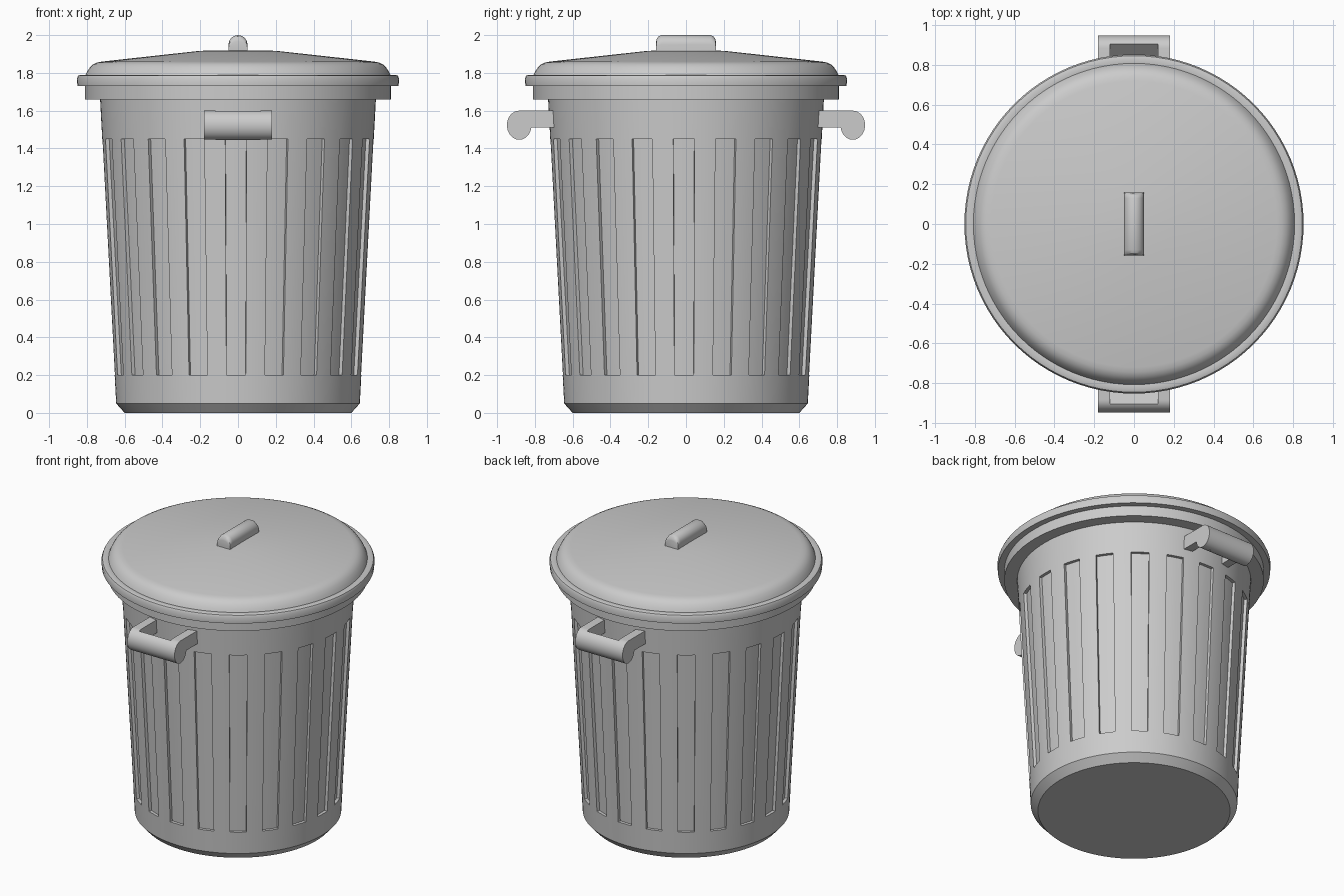
import bpy, bmesh
from math import sin, cos, pi, radians

if "Cube" in bpy.data.objects:
    bpy.data.objects.remove(bpy.data.objects["Cube"])


def finish(bm, name):
    bmesh.ops.remove_doubles(bm, verts=bm.verts, dist=1e-5)
    bmesh.ops.recalc_face_normals(bm, faces=bm.faces)
    mesh = bpy.data.meshes.new(name)
    bm.to_mesh(mesh)
    bm.free()
    ob = bpy.data.objects.new(name, mesh)
    bpy.context.collection.objects.link(ob)
    bpy.ops.object.select_all(action='DESELECT')
    ob.select_set(True)
    bpy.context.view_layer.objects.active = ob
    bpy.ops.object.shade_smooth_by_angle(angle=radians(30))
    return ob


def skin(bm, rows, closed=True):
    """Join rows of points with quads, dropping collapsed faces."""
    vs = [[bm.verts.new(p) for p in r] for r in rows]
    n = len(rows[0])
    for a, b in zip(vs, vs[1:]):
        for i in range(n if closed else n - 1):
            j = (i + 1) % n
            quad = []
            for v in (a[i], a[j], b[j], b[i]):
                if all((v.co - q.co).length > 1e-5 for q in quad):
                    quad.append(v)
            if len(quad) > 2:
                bm.faces.new(quad)
    return vs


def lathe(name, rows, cols, depth=0.0):
    """rows: (radius, z, recessed); cols: (degrees, recessed)."""
    bm = bmesh.new()
    pts = []
    for r, z, rin in rows:
        ring = []
        for deg, cin in cols:
            rr = r - depth if rin and cin else r
            ring.append((rr * cos(radians(deg)), rr * sin(radians(deg)), z))
        pts.append(ring)
    skin(bm, pts)
    return finish(bm, name)


def prism(bm, profile, x0, x1):
    """Extrude a (y, z) profile along x."""
    a, b = skin(bm, [[(x, y, z) for y, z in profile] for x in (x0, x1)])
    bm.faces.new(a)
    bm.faces.new(b)


# Can body with 20 recessed slots, and the collar at its mouth
def wall(z):
    return 0.645 + (z - 0.05) * 0.085 / 1.61

cols = []
for k in range(20):
    s = -5.4 + 18 * k
    cols += [(s, 0), (s, 1), (s + 3, 1), (s + 6, 1), (s + 9, 1),
             (s + 9, 0), (s + 12, 0), (s + 15, 0)]
rows = [(0, 0, 0), (0.60, 0, 0), (0.645, 0.05, 0)]
rows += [(wall(z), z, f) for z, f in ((0.2, 0), (0.2, 1), (1.45, 1), (1.45, 0))]
rows += [(0.73, 1.66, 0), (0.81, 1.66, 0), (0.81, 1.75, 0), (0, 1.75, 0)]
lathe("can_body", rows, cols, 0.02)

# Domed lid with overhanging rim
lid = [(0, 1.73), (0.85, 1.73), (0.853, 1.77), (0.846, 1.785), (0.83, 1.79),
       (0.808, 1.787), (0.80, 1.805), (0.785, 1.828), (0.767, 1.845),
       (0.745, 1.855), (0.72, 1.86), (0.2, 1.917), (0, 1.92)]
lathe("lid", [(r, z, 0) for r, z in lid], [(i * 360 / 96, 0) for i in range(96)])

# Lid grip: arched section with rounded ends
bm = bmesh.new()
arch = [(0.05, 0)] + [(0.05 * cos(pi * i / 12), 0.05 + 0.05 * sin(pi * i / 12))
                      for i in range(13)] + [(-0.05, 0)]
ends = [(0.158, 0.65), (0.155, 0.8), (0.147, 0.92), (0.13, 1.0)]
ends += [(-y, s) for y, s in reversed(ends)]
rings = skin(bm, [[(x, y, 1.9 + z * s) for x, z in arch] for y, s in ends])
bm.faces.new(rings[0])
bm.faces.new(rings[-1])
finish(bm, "lid_grip")

# Side handles: two arms curling into a round bar, front and back
def curl(start, end, n=24):
    """Part of the bar outline, degrees from outward, going down under it."""
    return [(0.883 + 0.065 * cos(radians(start + (end - start) * i / n)),
             1.523 + 0.077 * sin(radians(start + (end - start) * i / n)))
            for i in range(n + 1)]

arm = [(0.68, 1.51), (0.68, 1.60)] + curl(90, -170)
bar = curl(70, -170)
for name, side in (("front_handle", -1), ("back_handle", 1)):
    bm = bmesh.new()
    for x0, x1, prof in ((-0.18, -0.12, arm), (-0.12, 0.12, bar), (0.12, 0.18, arm)):
        prism(bm, [(side * y, z) for y, z in prof], x0, x1)
        # each prism is oriented before its neighbours are joined on
        bmesh.ops.recalc_face_normals(bm, faces=bm.faces)
    inner = [f for f in bm.faces if len(f.verts) == len(bar)
             and abs(abs(f.calc_center_median().x) - 0.12) < 1e-4]
    bmesh.ops.delete(bm, geom=inner, context='FACES_ONLY')
    finish(bm, name)
